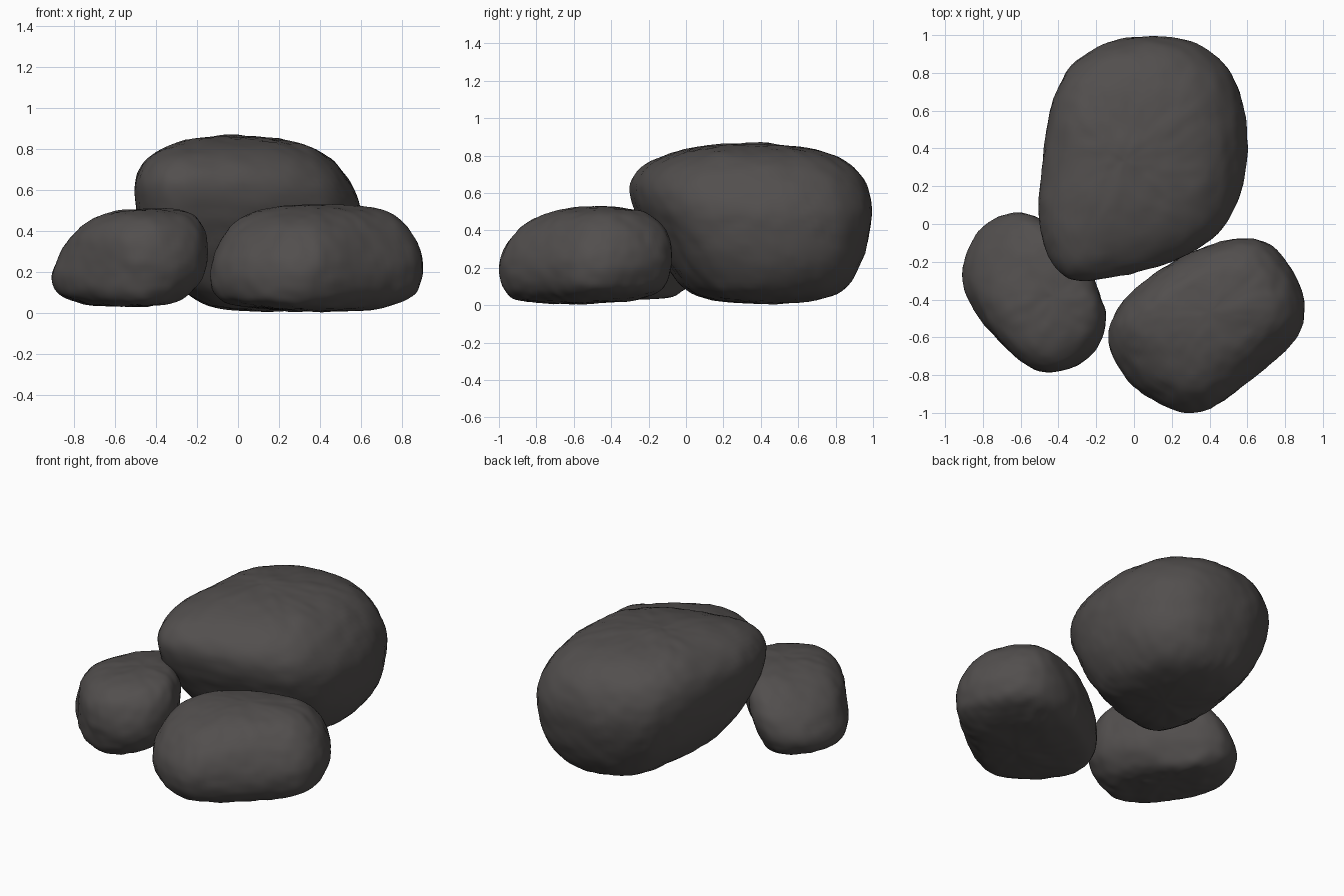
import bpy, bmesh
from mathutils import Vector, noise

if "Cube" in bpy.data.objects:
    bpy.data.objects.remove(bpy.data.objects["Cube"])

stone = bpy.data.materials.new("dark_stone")
stone.diffuse_color = (0.085, 0.078, 0.076, 1)
stone.use_nodes = True
stone.node_tree.nodes["Principled BSDF"].inputs["Base Color"].default_value = stone.diffuse_color


def spline(a, b, c, d, t):
    return [0.5 * (2*q + (r - p)*t + (2*p - 5*q + 4*r - s)*t*t + (3*q - p - 3*r + s)*t**3)
            for p, q, r, s in zip(a, b, c, d)]


def smooth_outline(points, steps=6):
    n = len(points)
    return [spline(points[i - 1], points[i], points[(i + 1) % n], points[(i + 2) % n], k / steps)
            for i in range(n) for k in range(steps)]


def smooth_levels(levels, steps=5):
    # mirrored levels past each pole keep the top and bottom rounded
    flip = lambda l: (l[0], l[2], l[1], l[4], l[3], -l[5])
    levels = [tuple(l) + (0,) * (6 - len(l)) for l in levels]
    ext = [flip(levels[1])] + levels + [flip(levels[-2])]
    out = [spline(*ext[i:i + 4], k / steps) for i in range(len(levels) - 1) for k in range(steps)]
    return out + [levels[-1]]


def rock(name, outline, levels, seed):
    """Loft the plan outline through levels of (z, x_min, x_max, y_min, y_max, bulge to -x -y)."""
    plan = smooth_outline(outline)
    lo = [min(p[i] for p in plan) for i in (0, 1)]
    hi = [max(p[i] for p in plan) for i in (0, 1)]
    unit = [[(p[i] - lo[i]) / (hi[i] - lo[i]) for i in (0, 1)] for p in plan]
    rows = smooth_levels(levels)
    bm = bmesh.new()
    rings = []
    for z, x0, x1, y0, y1, bulge in rows[1:-1]:
        ring = []
        for u, v in unit:
            push = bulge * max(0, 1 - u - v) * 2
            ring.append(bm.verts.new((x0 + u*(x1 - x0) - push, y0 + v*(y1 - y0) - push, z)))
        rings.append(ring)
    poles = [bm.verts.new((r[1], r[3], r[0])) for r in (rows[0], rows[-1])]
    n = len(unit)
    for j in range(n):
        k = (j + 1) % n
        for a, b in zip(rings, rings[1:]):
            bm.faces.new((a[j], a[k], b[k], b[j]))
        bm.faces.new((poles[0], rings[0][k], rings[0][j]))
        bm.faces.new((poles[1], rings[-1][j], rings[-1][k]))
    # soften the lofted corners
    for _ in range(6):
        bmesh.ops.smooth_vert(bm, verts=bm.verts, factor=0.5,
                              use_axis_x=True, use_axis_y=True, use_axis_z=True)
    bmesh.ops.recalc_face_normals(bm, faces=bm.faces)
    bm.normal_update()
    # weathered surface bumps
    off = Vector((seed, seed * 2, seed * 3))
    moves = [v.normal * (0.003 + 0.006 * noise.noise(v.co * 7 + off)
                         + 0.005 * noise.noise(v.co * 17 + off)) for v in bm.verts]
    for v, m in zip(bm.verts, moves):
        v.co += m
        v.co.z = max(v.co.z, 0)
    mesh = bpy.data.meshes.new(name)
    bm.to_mesh(mesh)
    bm.free()
    mesh.materials.append(stone)
    for p in mesh.polygons:
        p.use_smooth = True
    bpy.context.collection.objects.link(bpy.data.objects.new(name, mesh))


# large overhanging boulder at the back
rock("large_boulder",
     [(.13, 1), (.33, .96), (.5, .82), (.58, .62), (.6, .42), (.58, .2), (.5, 0), (.35, -.13),
      (.1, -.23), (-.2, -.29), (-.36, -.27), (-.46, -.13), (-.5, .07), (-.48, .3), (-.44, .6),
      (-.36, .8), (-.24, .91), (-.08, .98)],
     [(.01, .12, .12, .42, .42), (.03, -.11, .34, .13, .71), (.1, -.26, .47, -.02, .86),
      (.25, -.4, .565, -.13, .945), (.4, -.47, .59, -.22, .985), (.52, -.5, .595, -.28, .995),
      (.65, -.5, .54, -.3, .96), (.75, -.44, .45, -.22, .88), (.82, -.33, .33, -.05, .73),
      (.855, -.16, .12, .15, .52), (.865, -.05, -.05, .33, .33)], 1.3)

# medium rock at the front right
rock("right_rock",
     [(-.14, -.6), (-.1, -.47), (0, -.35), (.15, -.24), (.35, -.13), (.56, -.08), (.7, -.1),
      (.8, -.19), (.87, -.31), (.905, -.43), (.88, -.57), (.78, -.69), (.62, -.82), (.45, -.95),
      (.3, -1), (.15, -.96), (0, -.86), (-.1, -.73)],
     [(.01, .4, .4, -.6, -.6), (.02, .15, .65, -.85, -.35), (.05, -.05, .78, -.94, -.2),
      (.1, -.12, .87, -.98, -.12), (.2, -.14, .905, -1, -.08), (.3, -.11, .89, -.975, -.08),
      (.4, -.05, .84, -.9, -.11), (.47, .03, .77, -.79, -.18), (.51, .13, .67, -.64, -.27),
      (.525, .4, .4, -.47, -.47)], 4.7)

# small rock at the front left
rock("left_rock",
     [(-.91, -.27), (-.88, -.12), (-.79, 0), (-.66, .06), (-.52, .02), (-.4, -.12), (-.25, -.25),
      (-.18, -.4), (-.15, -.52), (-.2, -.66), (-.3, -.74), (-.45, -.77), (-.6, -.71), (-.75, -.57),
      (-.86, -.42)],
     [(.033, -.52, -.52, -.38, -.38), (.037, -.68, -.42, -.58, -.17), (.05, -.77, -.32, -.69, -.07),
      (.09, -.87, -.24, -.74, 0), (.17, -.91, -.17, -.77, .05), (.27, -.86, -.15, -.77, .06, .02),
      (.38, -.76, -.155, -.72, .02, .06), (.46, -.63, -.2, -.63, -.06, .08),
      (.495, -.53, -.27, -.52, -.18, .06), (.507, -.42, -.42, -.38, -.38)], 8.1)
